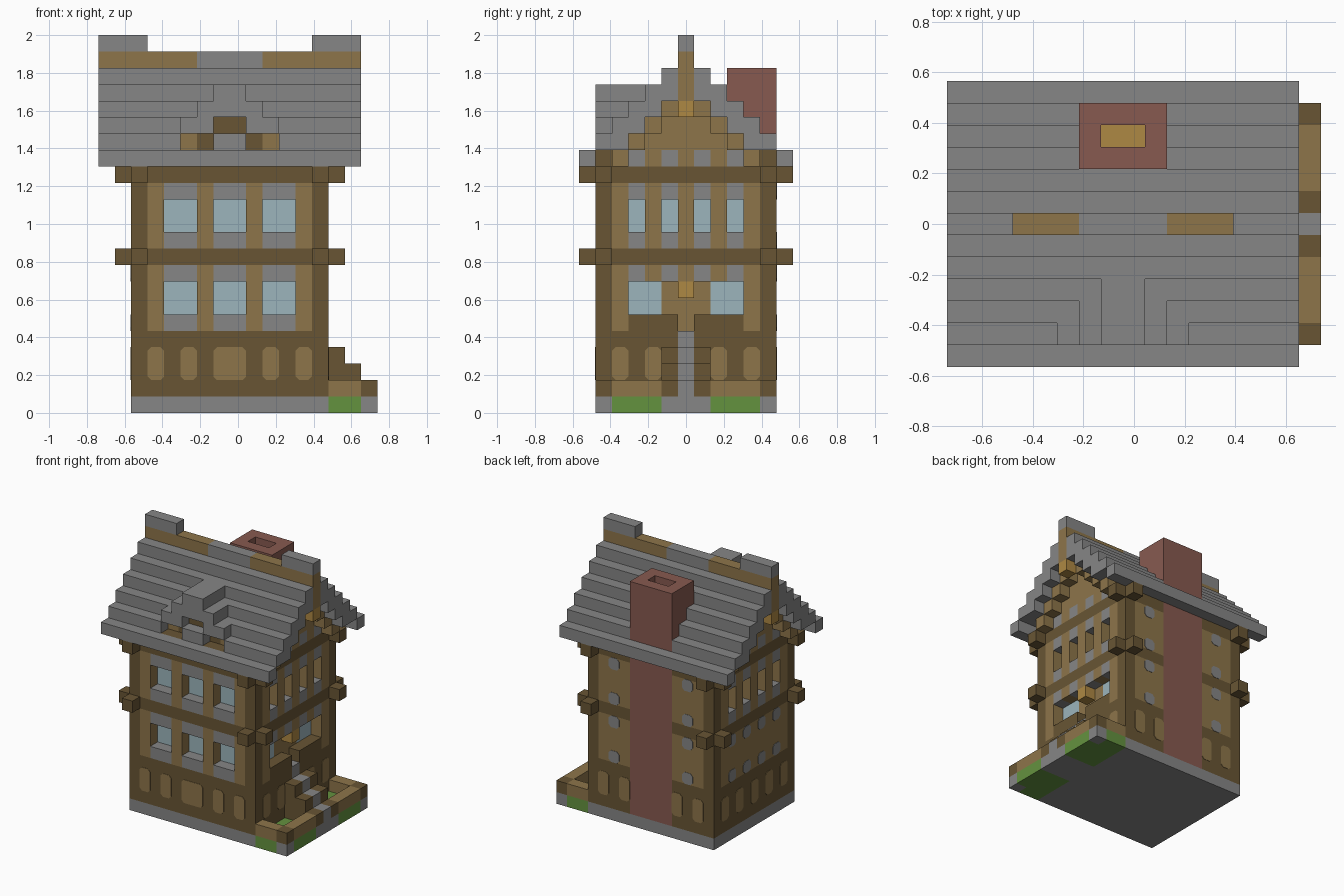
import bpy, bmesh
from mathutils import Vector

cube = bpy.data.objects.get("Cube")
if cube:
    bpy.data.objects.remove(cube, do_unlink=True)

U = 2 / 23                      # edge of one building block
ORIGIN = Vector((-8.5, -6.5, 0))
HEX = {"stone_grey": 0x868686, "dark_timber": 0x685534, "tan_plank": 0x8D754A,
       "window_glass": 0x9CB5BC, "chimney_brick": 0x875A50,
       "lantern_gold": 0xAE8843, "grass_green": 0x64923F}
MATS = {}


def linear(v):
    v /= 255
    return v / 12.92 if v < 0.04 else ((v + 0.055) / 1.055) ** 2.4


for mat_name, h in HEX.items():
    m = bpy.data.materials.new(mat_name)
    m.use_nodes = True
    rgba = [linear(c) for c in (h >> 16, h >> 8 & 255, h & 255)] + [1]
    m.diffuse_color = rgba
    m.node_tree.nodes["Principled BSDF"].inputs["Base Color"].default_value = rgba
    MATS[mat_name] = m
GREY, DARK, TAN, GLASS, BRICK, GOLD, GREEN = HEX
ORDER = list(HEX)
cells = {}


def span(v):
    return range(v, v + 1) if isinstance(v, int) else range(v[0], v[1] + 1)


def fill(part, colour, x, y, z):
    """Fill an inclusive range of blocks; colour None carves it away."""
    for i in span(x):
        for j in span(y):
            for k in span(z):
                if colour:
                    cells[i, j, k] = (part, colour)
                else:
                    cells.pop((i, j, k), None)


def make_object(name, bm):
    me = bpy.data.meshes.new(name)
    bm.to_mesh(me)
    bm.free()
    ob = bpy.data.objects.new(name, me)
    bpy.context.collection.objects.link(ob)
    used = sorted({p.material_index for p in me.polygons})
    for n in used:
        me.materials.append(MATS[ORDER[n]])
    for p in me.polygons:
        p.material_index = used.index(p.material_index)


# Foundation and yard ground
fill("foundation", GREY, (2, 16), (1, 11), 0)
fill("lawn", GREEN, (14, 15), (1, 11), 0)
fill("lawn", GREEN, 16, (2, 10), 0)
fill("foundation", GREY, (14, 16), (5, 7), 0)

# Solid timber body with plank storeys
fill("house_walls", DARK, (2, 13), (1, 11), (1, 15))
for z in ((5, 8), (10, 13)):
    fill("house_walls", TAN, (3, 12), (1, 11), z)
    fill("house_walls", TAN, (2, 13), (2, 10), z)

# Front windows: sill, lintel and recessed glass
for z in (5, 10):
    for x in (4, 7, 10):
        fill("front_window_surrounds", GREY, (x, x + 1), 1, (z, z + 3))
        fill("front_window_surrounds", None, (x, x + 1), 1, (z + 1, z + 2))
        fill("front_glass", GLASS, (x, x + 1), 2, (z + 1, z + 2))

# Narrow upper windows on both gable ends
for wall, inner in ((2, 3), (13, 12)):
    for y in (3, 5, 7, 9):
        fill("side_window_surrounds", GREY, wall, y, (10, 13))
        fill("side_window_surrounds", None, wall, y, (11, 12))
        fill("side_glass", GLASS, inner, y, (11, 12))

# Recessed porch with rail, door wall, windows and lantern
fill("porch", DARK, 13, (3, 9), 5)
fill("porch", None, 13, (3, 9), (6, 7))
fill("porch", None, 13, 6, 5)
fill("porch_glass", GLASS, 12, (3, 4), (6, 7))
fill("porch_glass", GLASS, 12, (8, 9), (6, 7))
fill("porch_lantern", GOLD, 13, 6, 7)
for y in (3, 5, 7, 9):
    fill("porch", GREY, 13, y, 8)

# Yard wall and entrance steps
fill("yard_wall", TAN, 16, (1, 11), 1)
for y in (1, 11):
    fill("yard_wall", TAN, (14, 15), y, 1)
    fill("yard_wall", DARK, 16, y, 1)
for x in (13, 14, 15, 16):
    top = 17 - x
    fill("entrance_steps", GREY, x, 6, (1, top))
    if x > 13:
        for y in (5, 7):
            fill("step_sides", DARK, x, y, (1, top))

# Beam ends crossing at the corners
for z in (9, 14):
    for y in (1, 11):
        for x in (1, 14):
            fill("beam_ends", DARK, x, y, z)
    for x in (2, 13):
        for y in (0, 12):
            fill("beam_ends", DARK, x, y, z)

# Gable walls, stepped roof and plank verge boards
for step in range(7):
    for y in {step, 12 - step}:
        if step > 1:
            fill("gable_walls", TAN, (2, 13), y, (15, min(step + 13, 18)))
            if step < 6:
                fill("roof", GREY, (0, 15), y, step + 14)
                for x in (1, 14):
                    fill("verge_boards", TAN, x, y, step + 13)
        if step < 6:
            fill("roof", GREY, (0, 15), y, step + 15)
for x in (2, 13):
    for y in (3, 5, 7, 9):
        fill("gable_walls", GREY, x, y, 15)

# Ridge with raised ends, hanging posts and lanterns
fill("roof", GREY, (1, 14), 6, (19, 20))
fill("ridge", TAN, (0, 15), 6, 21)
fill("ridge", GREY, (6, 9), 6, 21)
for x, ends in ((0, (0, 2)), (15, (13, 15))):
    fill("ridge_ends", GREY, ends, 6, 22)
    fill("gable_posts", TAN, x, 6, (19, 20))
    fill("gable_lanterns", GOLD, x, 6, 18)

# Dormer
for n in range(3):
    fill("dormer", GREY, (5 + n, 10 - n), (1, 1 + n), 17 + n)
fill("dormer", None, (7, 8), 1, 17)
fill("dormer_window", DARK, (7, 8), 2, 17)
for x, colour in ((5, TAN), (6, DARK), (9, DARK), (10, TAN)):
    fill("dormer", None, x, 1, 16)
    fill("dormer_window", colour, x, 2, 16)

# Chimney, flush with the back wall, with an open flue
fill("chimney", BRICK, (6, 9), 11, (1, 16))
fill("chimney", BRICK, (6, 9), (9, 11), (16, 20))
fill("chimney", None, (7, 8), 10, (19, 20))
fill("flue_fire", GOLD, (7, 8), 10, 18)

# Turn each part into a mesh of its exposed faces
for part in dict.fromkeys(p for p, c in cells.values()):
    bm = bmesh.new()
    for key, (owner, colour) in cells.items():
        if owner != part:
            continue
        for axis in range(3):
            for side in (0, 1):
                n = list(key)
                n[axis] += 2 * side - 1
                if tuple(n) in cells:
                    continue
                loop = []
                for a, b in ((0, 0), (1, 0), (1, 1), (0, 1)):
                    p = Vector(key) + ORIGIN
                    p[axis] += side
                    p[(axis + 1) % 3] += a
                    p[(axis + 2) % 3] += b
                    loop.append(bm.verts.new(p * U))
                f = bm.faces.new(loop if side else loop[::-1])
                f.material_index = ORDER.index(colour)
    if not bm.faces:
        bm.free()
        continue
    bmesh.ops.remove_doubles(bm, verts=bm.verts, dist=U / 100)
    make_object(part, bm)


def panels(name, colour, axis, plane, sign, spots):
    """Thin plates with clipped corners; spots are (start, width, z, height)."""
    bm = bmesh.new()
    c = 0.22
    for s, w, z, h in spots:
        ring = [(c, 0), (w - c, 0), (w, c), (w, h - c),
                (w - c, h), (c, h), (0, h - c), (0, c)]
        layers = []
        for depth in (0, 0.03):
            row = []
            for a, b in ring:
                p = Vector((0, 0, z + b))
                p[axis] = plane + sign * depth
                p[1 - axis] = s + a
                row.append(bm.verts.new((p + ORIGIN) * U))
            layers.append(row)
        bm.faces.new(layers[1])
        for n in range(8):
            m = (n + 1) % 8
            bm.faces.new((layers[0][n], layers[0][m], layers[1][m], layers[1][n]))
    bmesh.ops.recalc_face_normals(bm, faces=bm.faces)
    for f in bm.faces:
        if abs(f.normal[axis]) > 0.9 and f.normal[axis] * sign < 0:
            f.normal_flip()
        f.material_index = ORDER.index(colour)
    make_object(name, bm)


# Painted plinth panels and small stone insets
panels("front_plinth_panels", TAN, 1, 1, -1,
       [(x, 2 if x == 7 else 1, 2, 2) for x in (3, 5, 7, 10, 12)])
panels("back_plinth_panels", TAN, 1, 12, 1, [(x, 1, 2, 2) for x in (3, 5, 10, 12)])
panels("right_plinth_panels", TAN, 0, 14, 1, [(y, 1, 2, 2) for y in (2, 4, 8, 10)])
panels("left_plinth_panels", TAN, 0, 2, -1, [(y, 1, 2, 2) for y in (2, 4, 6, 8, 10)])
panels("back_stone_insets", GREY, 1, 12, 1,
       [(x, 1, z, 1) for x in (4, 11) for z in (5, 8, 10, 13)])
panels("left_stone_insets", GREY, 0, 2, -1,
       [(y, 1, z, 1) for y in (3, 5, 7, 9) for z in (5, 8)])
